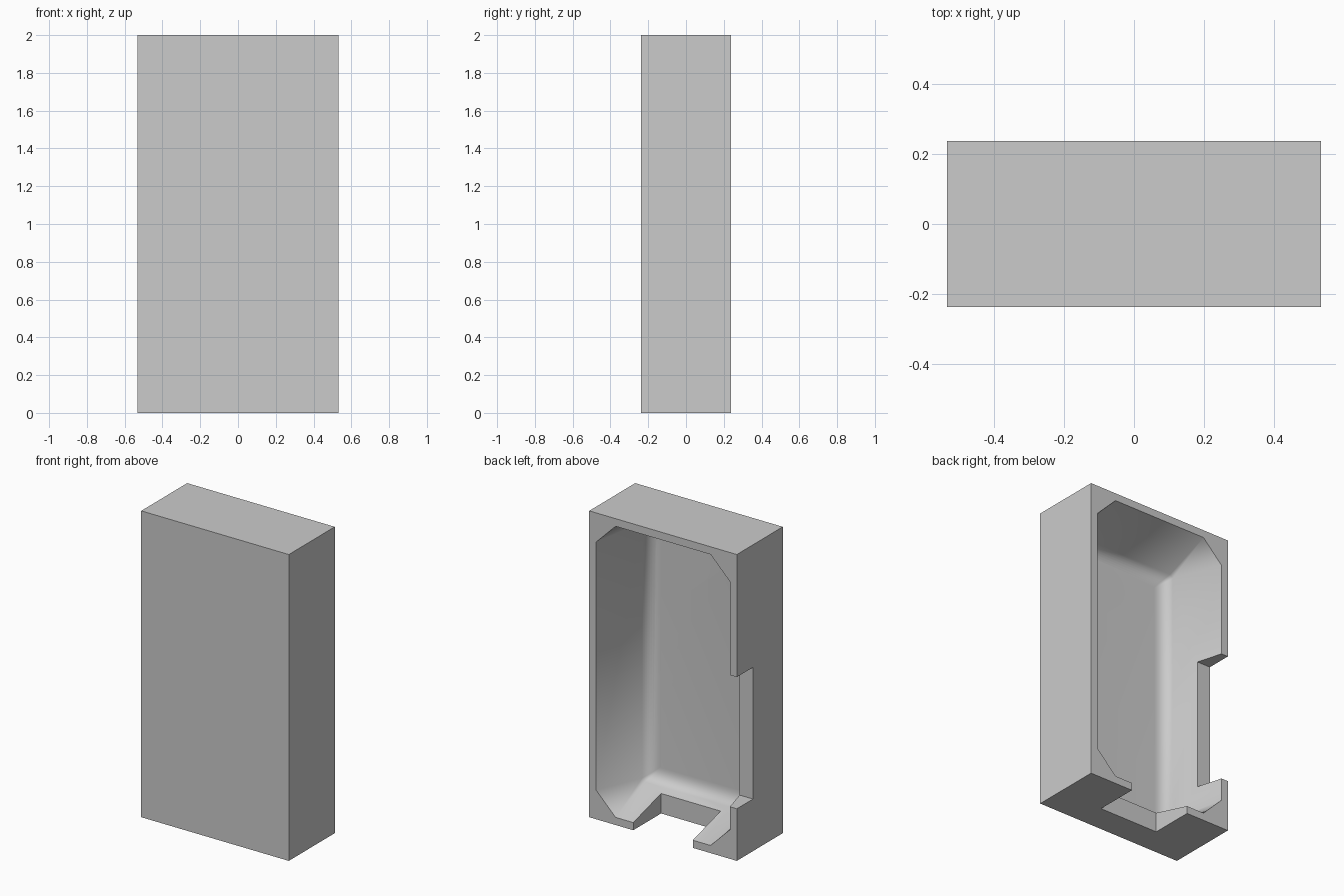
import bpy, bmesh, math

if "Cube" in bpy.data.objects:
    bpy.data.objects.remove(bpy.data.objects["Cube"], do_unlink=True)

W, D, H = 0.533, 0.237, 2.0          # half width, half depth, height
WALL, TAPER, DEPTH = 0.05, 0.28, 0.405

grey = bpy.data.materials.new("light_grey")
grey.use_nodes = True
colour = (0.6, 0.6, 0.6, 1)
grey.diffuse_color = colour
grey.node_tree.nodes["Principled BSDF"].inputs["Base Color"].default_value = colour


def finish(name, bm):
    bmesh.ops.recalc_face_normals(bm, faces=bm.faces)
    mesh = bpy.data.meshes.new(name)
    bm.to_mesh(mesh)
    bm.free()
    mesh.materials.append(grey)
    obj = bpy.data.objects.new(name, mesh)
    bpy.context.collection.objects.link(obj)
    return obj


def box(name, x0, x1, y0, y1, z0, z1):
    bm = bmesh.new()
    bmesh.ops.create_cube(bm, size=1)
    for v in bm.verts:
        v.co = [a + (c + 0.5) * (b - a) for c, a, b in
                zip(v.co, (x0, y0, z0), (x1, y1, z1))]
    return finish(name, bm)


def disc(name, x, z, radius, y0, y1, sides):
    bm = bmesh.new()
    bmesh.ops.create_cone(bm, cap_ends=True, segments=sides, radius1=radius,
                          radius2=radius, depth=y1 - y0)
    for v in bm.verts:
        a, b, c = v.co
        v.co = (x + a, (y0 + y1) / 2 + c, z + b)
    return finish(name, bm)


def cavity():
    """Tapered hollow: chamfered opening, rounded into a flat floor."""
    bm = bmesh.new()
    round_len = 0.068
    start = DEPTH - 0.96 * round_len
    corner = WALL + TAPER * DEPTH
    first = WALL + TAPER * start
    # sections: inset from the outer sides, depth from the back, corner chamfer
    sections = [(WALL - TAPER * 0.05, -0.05, 0.16), (WALL, 0, 0.14),
                (first, start, 0.02)]
    steps = 8
    for i in range(1, steps + 1):
        t = i / steps
        a, b, c = (1 - t) ** 2, 2 * t * (1 - t), t * t
        sections.append((a * first + b * corner + c * (corner + round_len),
                         a * start + (b + c) * DEPTH, 0.02 * (1 - 0.8 * t)))
    rings = []
    for inset, depth, ch in sections:
        w, h = W - inset, H / 2 - inset
        ring = []
        for sx, sz in ((1, 1), (-1, 1), (-1, -1), (1, -1)):
            pair = [(sx * w, sz * (h - ch)), (sx * (w - ch), sz * h)]
            if sx * sz < 0:
                pair.reverse()
            ring += [bm.verts.new((x, D - depth, H / 2 + z)) for x, z in pair]
        rings.append(ring)
    for r0, r1 in zip(rings, rings[1:]):
        for i in range(8):
            j = (i + 1) % 8
            bm.faces.new((r0[i], r0[j], r1[j], r1[i]))
    bm.faces.new(rings[0])
    bm.faces.new(rings[-1])
    return finish("cavity_cutter", bm)


# Outer block
shell = box("case_shell", -W, W, -D, D, 0, H)
floor = D - DEPTH

# Hollow, bottom opening, side opening, round recess and pin holes
cutters = [
    cavity(),
    box("bottom_opening_cutter", -0.215, 0.215, -0.05, 0.4, -0.1, 0.2),
    box("side_opening_cutter", -0.7, -0.4, 0.07, 0.4, 0.34, 1.2),
    disc("round_recess_cutter", 0.158, 1.615, 0.175, floor - 0.04, 0, 48),
]
for z in (1.39, 1.28, 1.16):
    cutters.append(disc("pin_hole_cutter", 0.158, z, 0.008, floor - 0.03, 0, 12))

bpy.context.view_layer.objects.active = shell
for cutter in cutters:
    cutter.hide_render = True
    mod = shell.modifiers.new("cut", "BOOLEAN")
    mod.operation = "DIFFERENCE"
    mod.solver = "EXACT"
    mod.object = cutter
    bpy.ops.object.modifier_apply(modifier=mod.name)
    bpy.data.objects.remove(cutter, do_unlink=True)

# Soft shading inside the hollow, sharp outer edges
bpy.ops.object.select_all(action="DESELECT")
shell.select_set(True)
bpy.ops.object.shade_smooth_by_angle(angle=math.radians(50))
